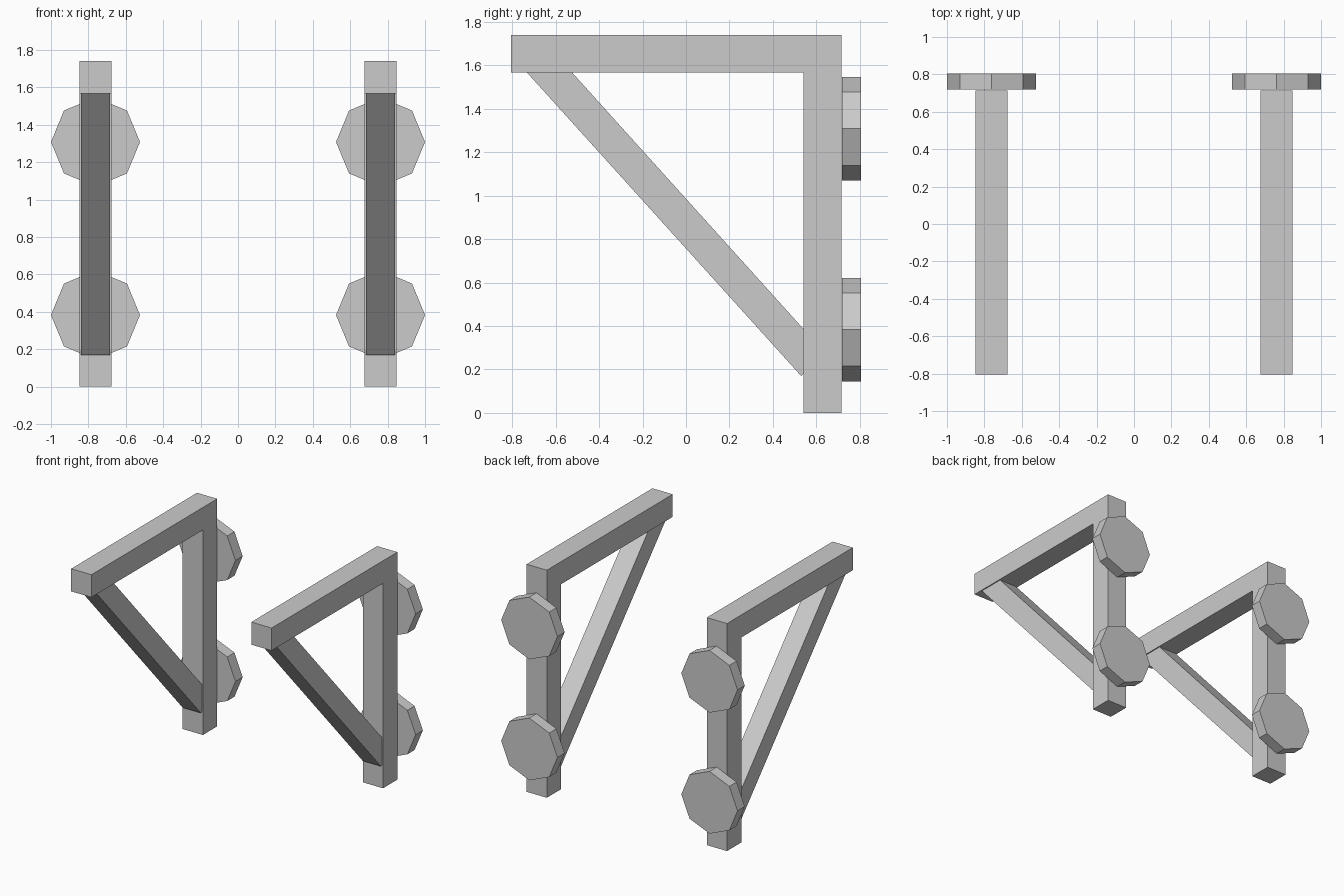
import bpy, bmesh, math
from mathutils import Matrix

if "Cube" in bpy.data.objects:
    bpy.data.objects.remove(bpy.data.objects["Cube"], do_unlink=True)

grey = bpy.data.materials.new("light_grey")
grey.use_nodes = True
colour = (0.6, 0.6, 0.6, 1)
grey.diffuse_color = colour
grey.node_tree.nodes["Principled BSDF"].inputs["Base Color"].default_value = colour


def add_object(name, bm):
    bmesh.ops.recalc_face_normals(bm, faces=bm.faces[:])
    mesh = bpy.data.meshes.new(name)
    bm.to_mesh(mesh)
    bm.free()
    mesh.materials.append(grey)
    bpy.context.collection.objects.link(bpy.data.objects.new(name, mesh))


def extruded(name, profile, x, width):
    """Side profile in (y, z), extruded along x."""
    bm = bmesh.new()
    face = bm.faces.new([bm.verts.new((x - width / 2, y, z)) for y, z in profile])
    new = bmesh.ops.extrude_face_region(bm, geom=[face])["geom"]
    verts = [v for v in new if isinstance(v, bmesh.types.BMVert)]
    bmesh.ops.translate(bm, verts=verts, vec=(width, 0, 0))
    add_object(name, bm)


def disc(name, x, z):
    """Octagonal wall plate facing backwards."""
    bm = bmesh.new()
    bmesh.ops.create_cone(bm, cap_ends=True, segments=8, radius1=0.238,
                          radius2=0.238, depth=0.087,
                          matrix=Matrix.Translation((x, 0.7615, z))
                          @ Matrix.Rotation(math.pi / 2, 4, "X"))
    # Keep a corner pointing sideways
    if max(v.co.x for v in bm.verts) - x < 0.23:
        bmesh.ops.rotate(bm, verts=bm.verts[:], cent=(x, 0, z),
                         matrix=Matrix.Rotation(math.pi / 8, 3, "Y"))
    add_object(name, bm)


# Post and top arm in one piece
frame = [(0.715, 0), (0.715, 1.74), (-0.805, 1.74),
         (-0.805, 1.567), (0.542, 1.567), (0.542, 0)]
# Diagonal strut, square ends buried in arm and post
strut = [(-0.735, 1.57), (0.53, 0.17), (0.644, 0.272), (-0.62, 1.673)]

for side, x in (("left", 0.762), ("right", -0.762)):
    extruded(side + "_bracket_frame", frame, x, 0.171)
    extruded(side + "_diagonal_strut", strut, x, 0.154)
    disc(side + "_upper_wall_plate", x, 1.308)
    disc(side + "_lower_wall_plate", x, 0.383)
